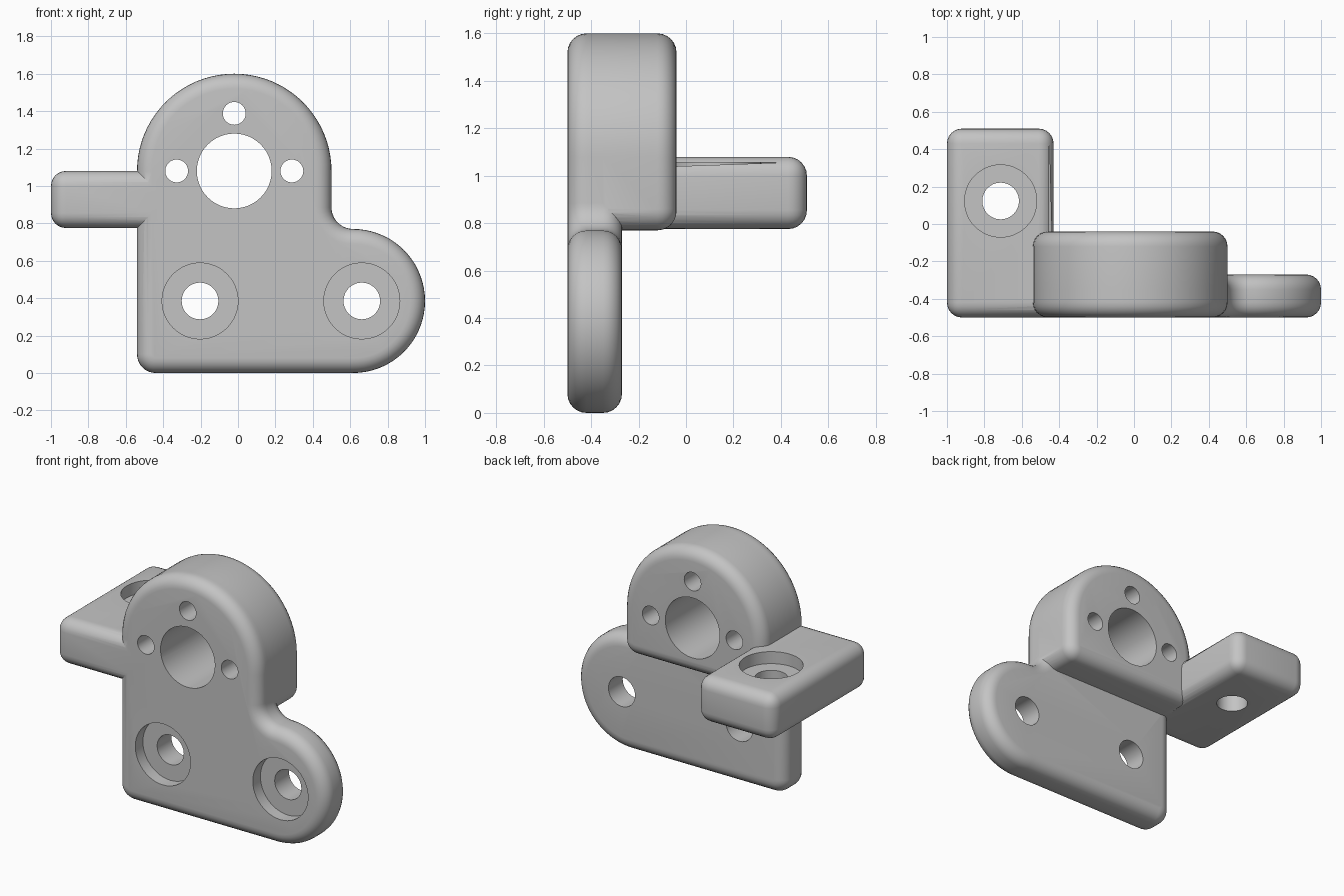
import bpy
import bmesh
import math
from mathutils import Vector

default = bpy.data.objects.get("Cube")
if default:
    bpy.data.objects.remove(default, do_unlink=True)

FRONT, PLATE_BACK, BOSS_BACK = -0.5, -0.27, -0.04
LEFT, RIGHT, STEP = -0.54, 0.5, 0.77
BORE_X, BORE_Z = -0.02, 1.08
ARCH = 0.52
LOBE = 0.385
ROUND = 0.08

grey = bpy.data.materials.new("plain grey")
grey.use_nodes = True
grey.diffuse_color = (0.55, 0.55, 0.55, 1)
grey.node_tree.nodes["Principled BSDF"].inputs["Base Color"].default_value = grey.diffuse_color


def arc(cx, cy, radius, start, end, steps):
    """Points along an arc, angles in degrees."""
    angles = [math.radians(start + (end - start) * i / steps) for i in range(steps + 1)]
    return [(cx + radius * math.cos(a), cy + radius * math.sin(a)) for a in angles]


def prism(name, outline, low, high, axis, rims=()):
    """Extrude an outline along y or z and round the chosen edges."""
    def place(p, depth):
        return (p[0], depth, p[1]) if axis == "y" else (p[0], p[1], depth)
    bm = bmesh.new()
    ends = [[bm.verts.new(place(p, d)) for p in outline] for d in (low, high)]
    for ring in ends:
        bm.faces.new(ring)
    for i in range(len(outline)):
        j = (i + 1) % len(outline)
        bm.faces.new((ends[0][i], ends[0][j], ends[1][j], ends[1][i]))
    bmesh.ops.recalc_face_normals(bm, faces=bm.faces)
    low_set, high_set = set(ends[0]), set(ends[1])
    edges = []
    for e in bm.edges:
        verts = set(e.verts)
        kind = "low" if verts <= low_set else "high" if verts <= high_set else "side"
        if kind in rims:
            edges.append(e)
    if edges:
        bmesh.ops.bevel(bm, geom=edges, offset=ROUND, offset_type="OFFSET", segments=6,
                        profile=0.5, affect="EDGES", clamp_overlap=False)
    mesh = bpy.data.meshes.new(name)
    bm.to_mesh(mesh)
    bm.free()
    mesh.materials.append(grey)
    obj = bpy.data.objects.new(name, mesh)
    bpy.context.collection.objects.link(obj)
    return obj


def combine(target, tool, operation):
    """Apply a boolean and discard the tool."""
    mod = target.modifiers.new("combine", "BOOLEAN")
    mod.object, mod.operation, mod.solver = tool, operation, "EXACT"
    graph = bpy.context.evaluated_depsgraph_get()
    mesh = bpy.data.meshes.new_from_object(target.evaluated_get(graph))
    target.modifiers.clear()
    target.data = mesh
    bpy.data.objects.remove(tool, do_unlink=True)


def drill(target, cx, cy, radius, low, high, axis="y"):
    """Cut a round hole."""
    cutter = prism("hole_cutter", arc(cx, cy, radius, 0, 352.5, 47), low, high, axis)
    cutter.hide_render = True
    combine(target, cutter, "DIFFERENCE")


# Front plate: arch, side lobe, inner fillet and rounded lower corner
arch = arc(BORE_X, BORE_Z, ARCH, 0, 180, 40)
plate_outline = (arc(LEFT + 0.1, 0.1, 0.1, 180, 270, 8)
                 + arc(1 - LOBE, LOBE, LOBE, -90, 90, 36)
                 + arc(RIGHT + 0.115, STEP + 0.115, 0.115, 270, 180, 10)[1:]
                 + arch)
bracket = prism("bracket", plate_outline, FRONT, PLATE_BACK, "y", ("low", "high"))

# Thick boss behind the arch
boss_outline = (arc(LEFT + 0.09, STEP + 0.09, 0.09, 180, 270, 8)
                + arc(RIGHT - 0.09, STEP + 0.09, 0.09, 270, 360, 8) + arch)
boss = prism("boss", boss_outline, FRONT + 0.1, BOSS_BACK, "y", ("high",))
combine(bracket, boss, "UNION")

# Side tab with its root buried in the boss
tab_outline = [(-1, FRONT), (-0.2, FRONT), (-0.2, -0.15), (-0.43, -0.15), (-0.43, 0.51), (-1, 0.51)]
tab = prism("side_tab", tab_outline, 0.775, 1.08, "z", ("low", "high", "side"))
combine(bracket, tab, "UNION")

# Main bore and three small holes
drill(bracket, BORE_X, BORE_Z, 0.2, -1, 1)
for angle in (0, 90, 180):
    a = math.radians(angle)
    drill(bracket, BORE_X + 0.308 * math.cos(a), BORE_Z + 0.308 * math.sin(a), 0.061, -1, 1)

# Counterbored mounting holes in the plate and the tab
for x in (-0.203, 0.662):
    drill(bracket, x, LOBE, 0.098, -1, 0)
    drill(bracket, x, LOBE, 0.203, -1, FRONT + 0.08)
drill(bracket, -0.713, 0.123, 0.098, 0.5, 1.5, "z")
drill(bracket, -0.713, 0.123, 0.193, 1.0, 1.5, "z")

# Smooth shading with crisp hole rims
bpy.ops.object.select_all(action="DESELECT")
bracket.select_set(True)
bpy.context.view_layer.objects.active = bracket
bpy.ops.object.shade_smooth_by_angle(angle=math.radians(30))
